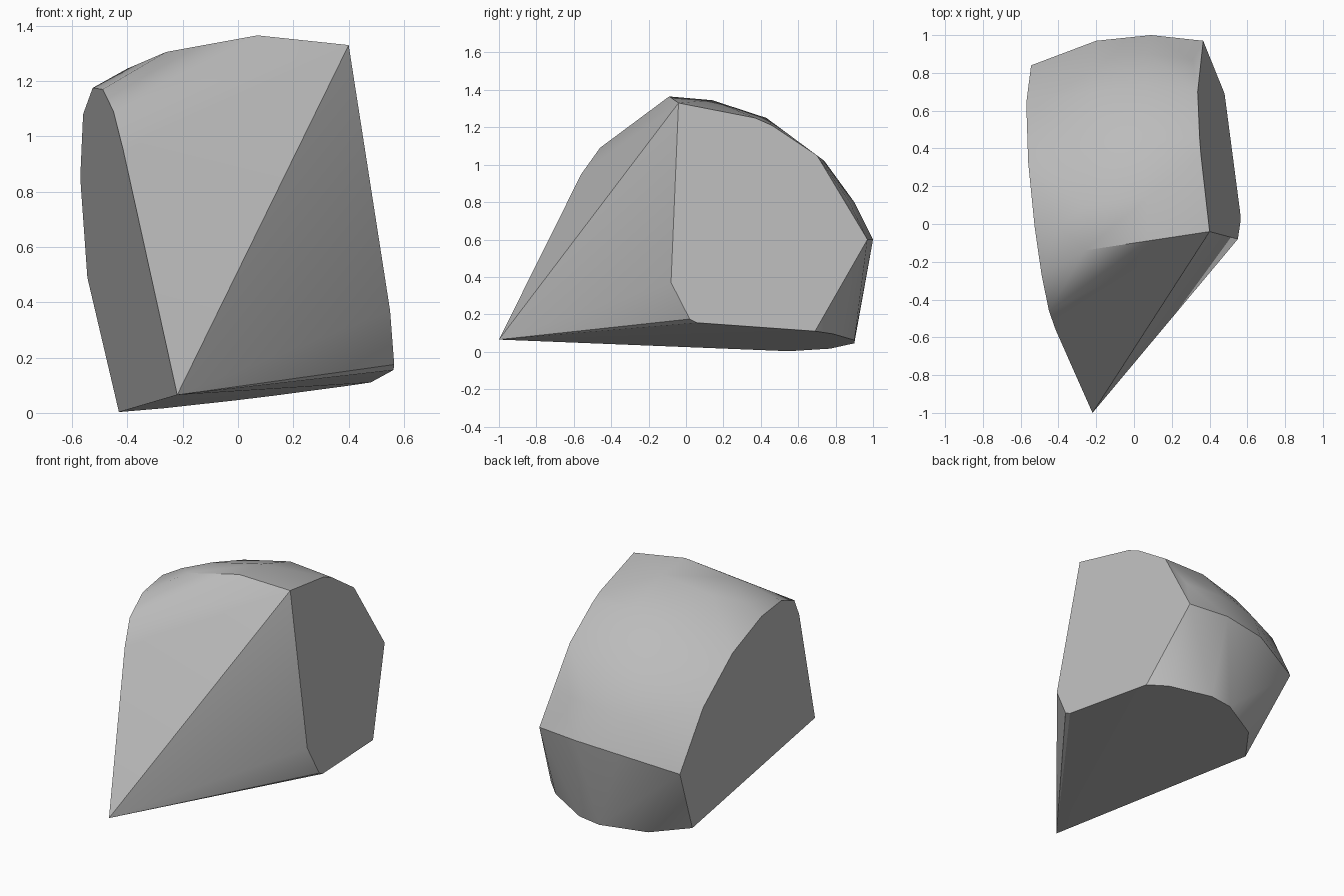
import bpy
import bmesh
import math
from mathutils import Vector

cube = bpy.data.objects.get("Cube")
if cube:
    bpy.data.objects.remove(cube, do_unlink=True)


# The two broad sides are parallel cleavage planes
def on_side(offset, outline):
    return [Vector((offset - 0.142 * y - 0.15 * z, y, z)) for y, z in outline]


# The underside is one slightly tilted plane
def on_base(outline):
    return [Vector((x, y, 0.068 + 0.122 * x - 0.024 * y)) for x, y in outline]


def make_material(name, colour):
    material = bpy.data.materials.new(name)
    material.use_nodes = True
    material.diffuse_color = colour
    shader = material.node_tree.nodes["Principled BSDF"]
    shader.inputs["Base Color"].default_value = colour
    shader.inputs["Roughness"].default_value = 0.9
    return material


# Outline of the left-hand cleavage face, starting at the pointed toe
near_side = on_side(-0.352, [
    (-1, 0.065), (-0.56, 0.95), (-0.46, 1.09), (-0.27, 1.17), (-0.02, 1.175),
    (0.325, 1.08), (0.64, 0.85), (0.84, 0.49), (0.55, 0.003)])

# Outline of the opposite cleavage face
far_side = on_side(0.594, [
    (-0.04, 1.33), (0.37, 1.25), (0.46, 1.21), (0.7, 1.05), (0.97, 0.6),
    (0.69, 0.11), (0.06, 0.155), (0.02, 0.175), (-0.08, 0.37)])

# Back rim of the underside
base_rim = on_base([(-0.27, 0.77), (-0.01, 0.9), (0.13, 0.9), (0.38, 0.785)])

# Rounded crown: rows running from the front crest down to the back
crown = [Vector(p) for p in [
    (-0.26, -0.14, 1.305), (-0.25, 0.1, 1.285), (-0.24, 0.4, 1.19),
    (-0.23, 0.7, 0.97), (-0.22, 0.87, 0.77), (-0.2, 0.97, 0.575),
    (0.07, -0.09, 1.365), (0.07, 0.14, 1.345), (0.07, 0.43, 1.25),
    (0.07, 0.74, 1.02), (0.07, 0.9, 0.8), (0.09, 1, 0.6),
    (0.31, 0.87, 0.81), (-0.4, 0, 1.245)]]

# Wrap the points in a convex shell and merge the flat areas
bm = bmesh.new()
for point in near_side + far_side + base_rim + crown:
    bm.verts.new(point)
hull = bmesh.ops.convex_hull(bm, input=bm.verts[:])
loose = {v for v in hull["geom_interior"] if isinstance(v, bmesh.types.BMVert)}
bmesh.ops.delete(bm, geom=list(loose), context="VERTS")
bmesh.ops.dissolve_limit(bm, angle_limit=math.radians(1.5),
                         verts=bm.verts[:], edges=bm.edges[:])
bmesh.ops.recalc_face_normals(bm, faces=bm.faces[:])

mesh = bpy.data.meshes.new("boulder")
bm.to_mesh(mesh)
bm.free()
mesh.materials.append(make_material("stone grey", (0.5, 0.5, 0.5, 1)))

boulder = bpy.data.objects.new("boulder", mesh)
bpy.context.collection.objects.link(boulder)

# Soft shading on the crown, crisp edges around the cleavage faces
bpy.ops.object.select_all(action="DESELECT")
boulder.select_set(True)
bpy.context.view_layer.objects.active = boulder
bpy.ops.object.shade_smooth_by_angle(angle=math.radians(30))
